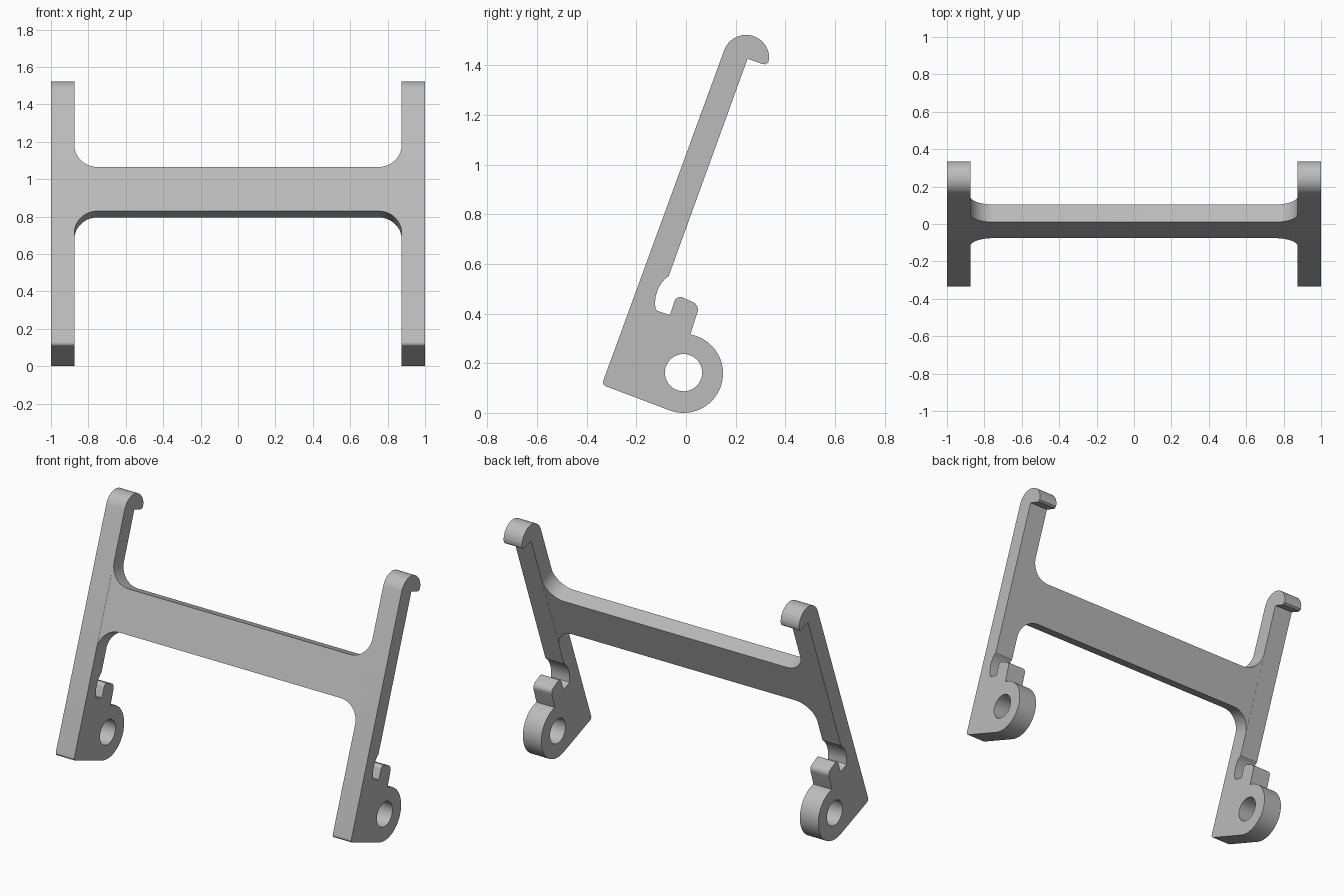
import bpy, bmesh, math
from mathutils import Matrix, Vector

cube = bpy.data.objects.get("Cube")
if cube:
    bpy.data.objects.remove(cube, do_unlink=True)

grey = bpy.data.materials.new("plain grey")
grey.use_nodes = True
COLOUR = (0.5, 0.5, 0.5, 1)
grey.diffuse_color = COLOUR
grey.node_tree.nodes["Principled BSDF"].inputs["Base Color"].default_value = COLOUR

LEAN = math.radians(20)
S, C = math.sin(LEAN), math.cos(LEAN)


def arc(cx, cy, r, a, b, n):
    """Points along an arc from angle a to angle b, in degrees."""
    angles = [math.radians(a + (b - a) * i / n) for i in range(n + 1)]
    return [(cx + r * math.cos(t), cy + r * math.sin(t)) for t in angles]


def plate(name, outlines, thickness, matrix):
    """Extrude closed outlines (inner ones become holes) into a solid plate."""
    curve = bpy.data.curves.new(name, 'CURVE')
    curve.dimensions = '2D'
    curve.fill_mode = 'BOTH'
    curve.extrude = thickness / 2
    for points in outlines:
        spline = curve.splines.new('POLY')
        spline.points.add(len(points) - 1)
        for p, (x, y) in zip(spline.points, points):
            p.co = (x, y, 0, 1)
        spline.use_cyclic_u = True
    temp = bpy.data.objects.new(name + "_outline", curve)
    bpy.context.collection.objects.link(temp)
    bpy.context.view_layer.update()
    graph = bpy.context.evaluated_depsgraph_get()
    mesh = bpy.data.meshes.new_from_object(temp.evaluated_get(graph))
    bpy.data.objects.remove(temp, do_unlink=True)
    bpy.data.curves.remove(curve)

    bm = bmesh.new()
    bm.from_mesh(mesh)
    bmesh.ops.remove_doubles(bm, verts=bm.verts, dist=0.0001)
    bm.transform(matrix)
    bmesh.ops.recalc_face_normals(bm, faces=bm.faces)
    bm.to_mesh(mesh)
    bm.free()
    mesh.name = name
    mesh.materials.clear()
    mesh.materials.append(grey)
    obj = bpy.data.objects.new(name, mesh)
    bpy.context.collection.objects.link(obj)
    bpy.ops.object.select_all(action='DESELECT')
    obj.select_set(True)
    bpy.context.view_layer.objects.active = obj
    bpy.ops.object.shade_smooth_by_angle(angle=math.radians(30))
    return obj


def frame(x_axis, y_axis, z_axis, origin):
    m = Matrix((x_axis, y_axis, z_axis)).transposed().to_4x4()
    m.translation = Vector(origin)
    return m


# Arm side profile: pivot eye, latch tab, notch, back edge, hook, front edge
profile = arc(-0.01, 0.159, 0.159, 250, 440, 40)
profile += arc(0.016, 0.416, 0.032, -20, 70, 6)
profile += arc(-0.023, 0.443, 0.024, 70, 160, 6)
profile += [(-0.065, 0.394)]
profile += [(-0.115, 0.411), (-0.122, 0.417), (-0.125, 0.44), (-0.122, 0.47),
            (-0.112, 0.501), (-0.096, 0.527), (-0.083, 0.541), (-0.07, 0.55)]
profile += [(0.248, 1.426)]
profile += [(0.306, 1.405), (0.32, 1.403), (0.331, 1.411)]
profile += arc(0.2416, 1.4286, 0.0934, 0, 160, 28)
profile += arc(-0.316, 0.124, 0.018, 160, 250, 6)
eye_hole = arc(-0.01, 0.162, 0.075, 0, 360, 40)[:-1]

ARM = 0.125
for side, sign in (("left", 1), ("right", -1)):
    plate(side + "_arm", [profile, eye_hole], ARM,
          frame((0, 1, 0), (0, 0, 1), (1, 0, 0), (sign * (1 - ARM / 2), 0, 0)))

# Cross bar with filleted ends, leaning with the arms
INNER, HEIGHT, R = 1 - ARM, 0.25, 0.125
E = INNER - R
bar = arc(E, R, R, 270, 360, 14) + arc(E, -HEIGHT - R, R, 0, 90, 14)
bar += arc(-E, -HEIGHT - R, R, 90, 180, 14) + arc(-E, R, R, 180, 270, 14)
DEPTH = 0.1
plate("cross_bar", [bar], DEPTH,
      frame((1, 0, 0), (0, S, C), (0, -C, S),
            (0, 0.01 + C * DEPTH / 2, 1.065 - S * DEPTH / 2)))
